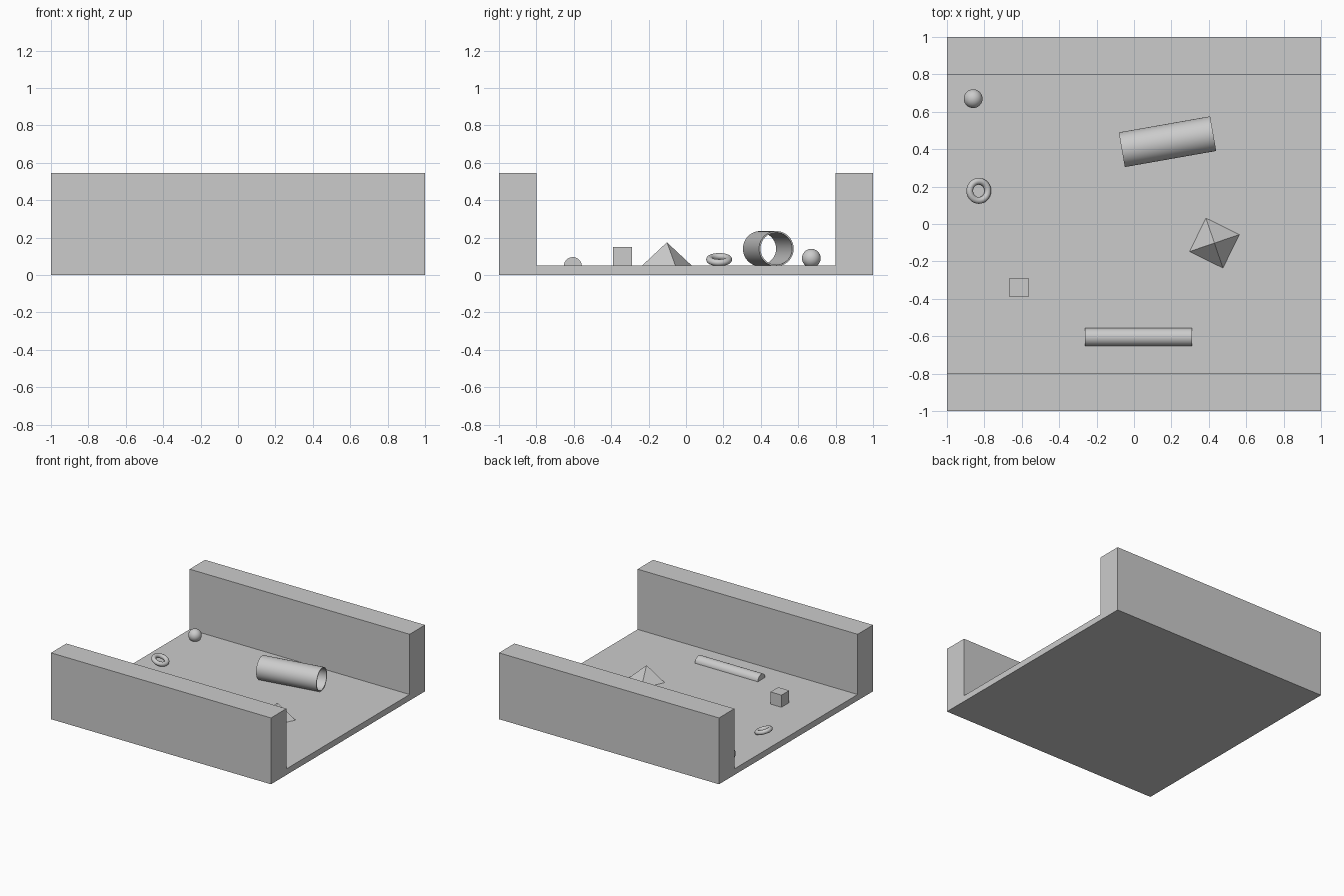
import bpy
from math import radians, pi

if "Cube" in bpy.data.objects:
    bpy.data.objects.remove(bpy.data.objects["Cube"])


def name_it(name, smooth=False):
    ob = bpy.context.object
    ob.name = name
    if smooth:
        bpy.ops.object.shade_smooth_by_angle(angle=radians(35))
    return ob


def box(name, size, loc):
    bpy.ops.mesh.primitive_cube_add(size=1, location=loc)
    ob = name_it(name)
    ob.scale = size
    bpy.ops.object.transform_apply(location=False, rotation=False, scale=True)
    return ob


FLOOR = 0.05

# Floor slab and the two side walls
box("floor", (2, 2, FLOOR), (0, 0, FLOOR / 2))
for name, s in (("front_wall", -1), ("back_wall", 1)):
    box(name, (2, 0.2, 0.495), (0, s * 0.9, FLOOR + 0.2475))

# Small cube
box("cube", (0.1, 0.1, 0.1), (-0.615, -0.34, FLOOR + 0.05))

# Ball
bpy.ops.mesh.primitive_uv_sphere_add(segments=48, ring_count=24, radius=0.05,
                                     location=(-0.86, 0.67, 0.09))
name_it("ball", True)

# Tilted ring
bpy.ops.mesh.primitive_torus_add(major_radius=0.051, minor_radius=0.018,
                                 major_segments=48, minor_segments=20,
                                 location=(-0.83, 0.177, 0.083),
                                 rotation=(0, radians(19), 0))
name_it("ring", True)

# Four-sided pyramid
bpy.ops.mesh.primitive_cone_add(vertices=4, radius1=0.141, radius2=0, depth=0.125,
                                location=(0.43, -0.102, FLOOR + 0.0625),
                                rotation=(0, 0, radians(18.8)))
name_it("pyramid")

# Rod half sunk into the floor
bpy.ops.mesh.primitive_cylinder_add(vertices=48, radius=0.048, depth=0.572,
                                    location=(0.023, -0.605, 0.048),
                                    rotation=(0, pi / 2, 0))
name_it("rod", True)

# Open thin-walled pipe
bpy.ops.mesh.primitive_cylinder_add(vertices=64, radius=0.094, depth=0.496,
                                    end_fill_type='NOTHING',
                                    location=(0.179, 0.44, 0.141),
                                    rotation=(0, pi / 2, radians(10)))
pipe = name_it("pipe")
wall = pipe.modifiers.new("wall", 'SOLIDIFY')
wall.thickness = 0.008
wall.offset = -1
bpy.ops.object.modifier_apply(modifier="wall")
bpy.ops.object.shade_smooth_by_angle(angle=radians(35))
